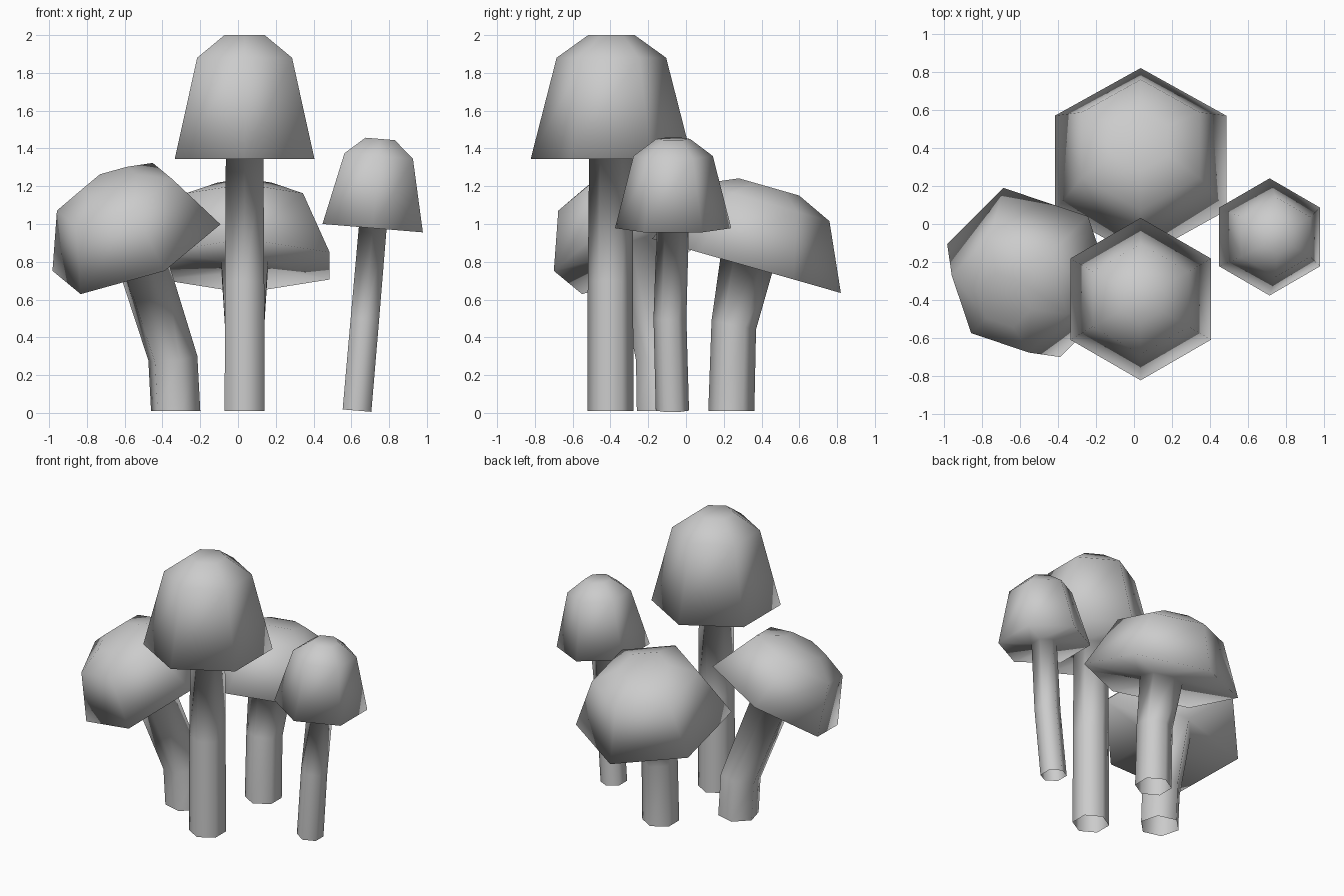
import bpy, bmesh
from math import cos, sin, radians
from mathutils import Vector

if "Cube" in bpy.data.objects:
    bpy.data.objects.remove(bpy.data.objects["Cube"])

UP = Vector((0, 0, 1))


def ring(bm, centre, axis, radius, phase):
    """Hexagonal ring of vertices perpendicular to axis."""
    turn = UP.rotation_difference(Vector(axis))
    verts = []
    for i in range(6):
        a = radians(phase + 60 * i)
        p = turn @ Vector((radius * cos(a), radius * sin(a), 0))
        verts.append(bm.verts.new(Vector(centre) + p))
    return verts


def mushroom(name, stem, cap_centre, tilt, azimuth, cap, phase):
    """stem: (centre, radius, tilt) rings; cap: (height along axis, radius) rings."""
    def lean(t):
        t, a = radians(t), radians(azimuth)
        return Vector((sin(t) * cos(a), sin(t) * sin(a), cos(t)))

    bm = bmesh.new()
    # stem rings, open at the ground
    rings = [ring(bm, c, lean(t), r, phase) for c, r, t in stem]
    # cap rings: flat underside out to the rim, then up to the crown
    axis = lean(tilt)
    for h, r in cap:
        rings.append(ring(bm, Vector(cap_centre) + axis * h, axis, r, phase))
    for lo, hi in zip(rings, rings[1:]):
        for i in range(6):
            j = (i + 1) % 6
            bm.faces.new((lo[i], lo[j], hi[j], hi[i]))
    bm.faces.new(rings[-1])
    mesh = bpy.data.meshes.new(name)
    bm.to_mesh(mesh)
    bm.free()
    for p in mesh.polygons:
        p.use_smooth = True
    obj = bpy.data.objects.new(name, mesh)
    bpy.context.collection.objects.link(obj)
    return obj


# tall upright mushroom at the front
mushroom("tall_mushroom",
         [((.035, -.4, .01), .122, 0), ((.035, -.4, .7), .12, 0), ((.035, -.398, 1.345), .115, 0)],
         (.035, -.395, 1.345), 0, 0,
         [(0, .427), (.535, .29), (.655, .123)], 90)

# small slender mushroom on the right
mushroom("small_mushroom",
         [((.63, -.072, .012), .088, 4.8), ((.672, -.085, .5), .087, 4.8), ((.713, -.07, .978), .085, 4.8)],
         (.713, -.068, .978), 4.8, 0,
         [(0, .308), (.383, .21), (.474, .09)], 90)

# wide mushroom leaning to the back
mushroom("back_mushroom",
         [((.035, .24, .01), .122, 0), ((.035, .253, .465), .12, 11), ((.035, .32, .785), .143, 16)],
         (.035, .32, .778), 16, 90,
         [(0, .52), (.349, .357), (.435, .166)], 90)

# wide mushroom leaning to the front left
mushroom("left_mushroom",
         [((-.33, -.13, .01), .135, 0), ((-.345, -.135, .29), .135, 10), ((-.53, -.25, .873), .14, 30.5)],
         (-.5375, -.255, .875), 30.5, 225,
         [(0, .485), (.325, .332), (.405, .155)], 225)
